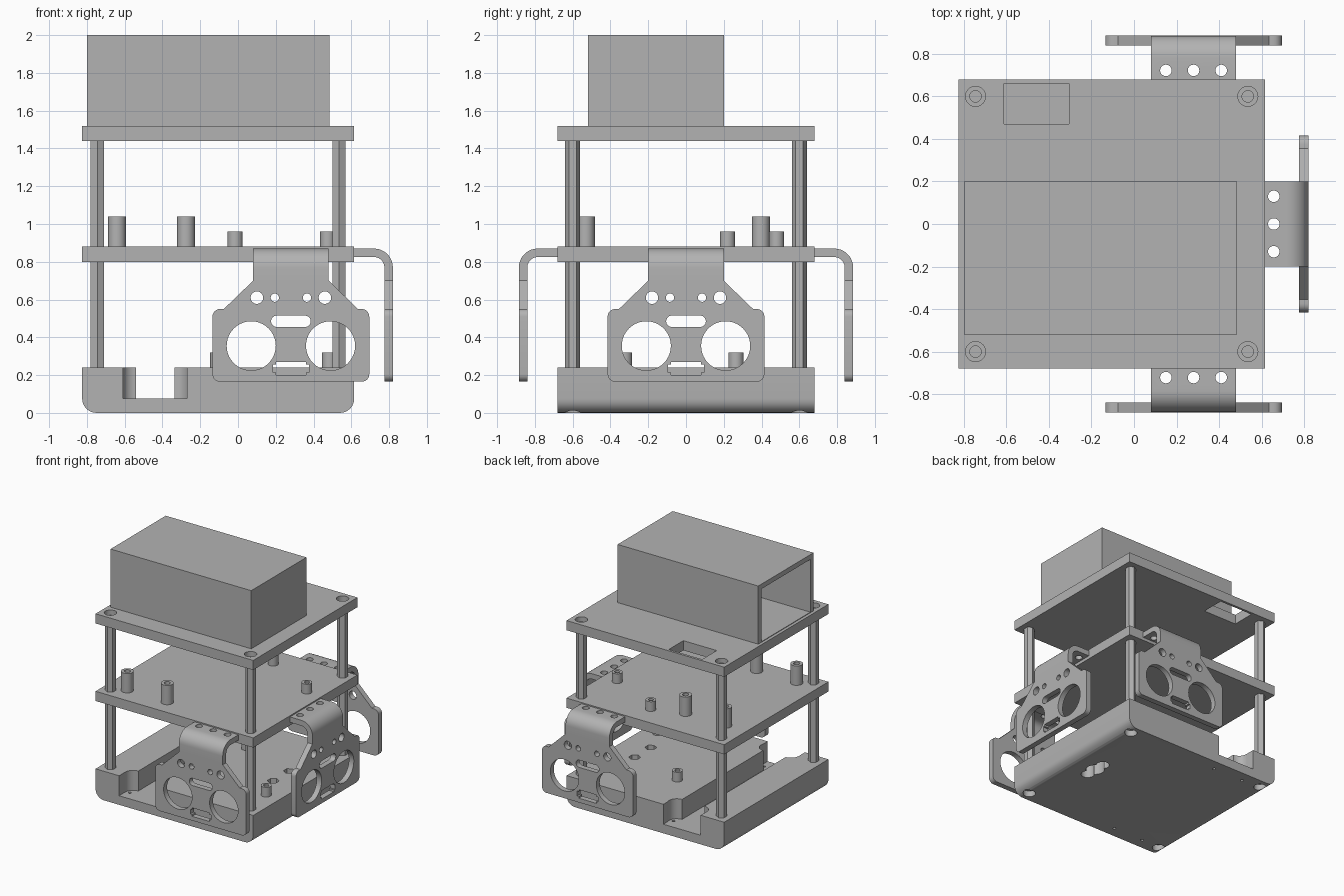
import bpy, bmesh, math
from mathutils import Matrix, Vector

if "Cube" in bpy.data.objects:
    bpy.data.objects.remove(bpy.data.objects["Cube"])

grey = bpy.data.materials.new("plain_grey")
grey.use_nodes = True
grey.diffuse_color = (0.45, 0.45, 0.45, 1)
grey.node_tree.nodes["Principled BSDF"].inputs["Base Color"].default_value = (0.45, 0.45, 0.45, 1)


def finish(name, bm):
    bmesh.ops.recalc_face_normals(bm, faces=bm.faces)
    me = bpy.data.meshes.new(name)
    bm.to_mesh(me)
    bm.free()
    me.materials.append(grey)
    ob = bpy.data.objects.new(name, me)
    bpy.context.scene.collection.objects.link(ob)
    return ob


def box(name, x0, x1, y0, y1, z0, z1):
    bm = bmesh.new()
    size = Matrix.Diagonal((x1 - x0, y1 - y0, z1 - z0, 1))
    mid = Matrix.Translation(((x0 + x1) / 2, (y0 + y1) / 2, (z0 + z1) / 2))
    bmesh.ops.create_cube(bm, size=1, matrix=mid @ size)
    return finish(name, bm)


def cyl(name, x, y, z0, z1, r, sides=32, axis="Z"):
    """Upright cylinder, or one along y when axis is Y (y then is the middle)."""
    bm = bmesh.new()
    bmesh.ops.create_cone(bm, cap_ends=True, segments=sides, radius1=r, radius2=r, depth=z1 - z0)
    if axis == "Z":
        m = Matrix.Translation((x, y, (z0 + z1) / 2))
    else:
        m = Matrix.Translation((x, (z0 + z1) / 2, y)) @ Matrix.Rotation(math.pi / 2, 4, "X")
    bm.transform(m)
    return finish(name, bm)


def prism(name, pts, to3d, push, round_r=0.0, rounded=()):
    """Flat outline, with some corners rounded, pushed out to a solid."""
    bm = bmesh.new()
    verts = [bm.verts.new(to3d(*p)) for p in pts]
    bm.faces.new(verts)
    if rounded:
        bmesh.ops.bevel(bm, geom=[verts[i] for i in rounded], offset=round_r,
                        segments=6, profile=0.5, affect="VERTICES")
    out = bmesh.ops.extrude_face_region(bm, geom=list(bm.faces))
    bmesh.ops.translate(bm, vec=Vector(push),
                        verts=[v for v in out["geom"] if isinstance(v, bmesh.types.BMVert)])
    return finish(name, bm)


def boolean(ob, tools, op="DIFFERENCE"):
    for tool in tools:
        mod = ob.modifiers.new("cut", "BOOLEAN")
        mod.operation, mod.solver, mod.object = op, "EXACT", tool
        bpy.context.view_layer.objects.active = ob
        bpy.ops.object.modifier_apply(modifier=mod.name)
        bpy.data.objects.remove(tool)


def smooth(ob):
    bpy.ops.object.select_all(action="DESELECT")
    ob.select_set(True)
    bpy.context.view_layer.objects.active = ob
    bpy.ops.object.shade_smooth_by_angle(angle=math.radians(35))


X0, X1, Y = -0.825, 0.615, 0.68
posts = [(x, y) for x in (-0.745, 0.535) for y in (-0.6, 0.6)]

# Base tray: rounded lower side edges, wheel channel, screw pockets
base = prism("base_tray", [(X0, 0), (X1, 0), (X1, 0.24), (X0, 0.24)],
             lambda x, z: (x, -Y, z), (0, 2 * Y, 0), 0.075, (0, 1))
cuts = [box("cut", -0.54, -0.335, -0.8, 0.8, 0.075, 0.4)]
for s in (-1, 1):
    ys = sorted((0.6 * s, 0.8 * s))
    cuts.append(box("cut", -0.61, -0.27, ys[0], ys[1], 0.075, 0.4))
    for x in (-0.54, -0.335):
        cuts.append(cyl("cut", x, 0.6 * s, 0.075, 0.4, 0.07))
    for x in (-0.575, -0.30):
        cuts.append(cyl("cut", x, 0.59 * s, -0.1, 0.15, 0.012, 12))
cuts += [cyl("cut", x, y, -0.1, 0.05, 0.047) for x, y in posts]
# Caster pocket below and nut pockets above
cuts.append(cyl("cut", 0.385, 0, -0.1, 0.13, 0.07))
cuts += [cyl("cut", 0.385, y, -0.1, 0.13, 0.05) for y in (-0.09, 0.09)]
cuts += [cyl("cut", 0.385, y, 0.18, 0.4, 0.045, 6) for y in (-0.09, 0.12)]
boolean(base, cuts)
smooth(base)

# Middle and top decks
box("middle_deck", X0, X1, -Y, Y, 0.80, 0.88)
top = box("top_deck", X0, X1, -Y, Y, 1.44, 1.52)
cuts = [box("cut", -0.61, -0.305, 0.47, 0.66, 1.3, 1.6)]
for x, y in posts:
    cuts += [cyl("cut", x, y, 1.48, 1.6, 0.047), cyl("cut", x, y, 1.4, 1.6, 0.027)]
boolean(top, cuts)
smooth(top)

# Hexagonal spacers between the levels
for x, y in posts:
    cyl("lower_spacer", x, y, 0.24, 0.80, 0.04, 6)
    cyl("upper_spacer", x, y, 0.88, 1.44, 0.04, 6)

# Battery housing, open at one end
housing = box("battery_housing", -0.80, 0.485, -0.52, 0.20, 1.52, 2.0)
boolean(housing, [box("cut", -0.9, 0.445, -0.48, 0.16, 1.525, 1.96)])


# Hollow board pegs
def peg(x, y, z, h, r):
    ob = cyl("board_peg", x, y, z, z + h, r)
    boolean(ob, [cyl("cut", x, y, z + h * 0.3, z + h + 0.1, r * 0.5, 20)])
    smooth(ob)


for x in (-0.64, -0.275):
    for y in (-0.53, 0.397):
        peg(x, y, 0.88, 0.16, 0.047)
for x, y in ((-0.015, 0.48), (0.475, 0.22)):
    peg(x, y, 0.88, 0.08, 0.04)
for x, y in ((0.485, -0.325), (-0.107, 0.265)):
    peg(x, y, 0.24, 0.08, 0.04)


# Sensor bracket: face plate, bent arm, and holes; outward is -y
def bracket(name, place, angle):
    half = [(0.415, 0.165), (0.415, 0.55), (0.355, 0.55), (0.20, 0.70)]
    pts = half + [(-u, z) for u, z in reversed(half)]
    ob = prism(name, pts, lambda u, z: (u, -0.205, z), (0, 0.045, 0), 0.04, (0, 1, 6, 7))
    turn = [math.radians(a) for a in range(0, 91, 10)]
    arc = lambda r: [(0.105 + r * math.sin(a), 0.77 + r * math.cos(a)) for a in turn]
    path = [(0, 0.87)] + arc(0.1) + [(0.205, 0.69), (0.16, 0.69)] + arc(0.055)[::-1] + [(0, 0.825)]
    arm = prism("arm", path, lambda d, z: (-0.20, -d, z), (0.40, 0, 0))
    boolean(ob, [arm], "UNION")
    cuts = [box("cut", -0.075, 0.075, -0.3, -0.1, 0.455, 0.515),
            box("cut", -0.095, 0.095, -0.3, -0.1, 0.215, 0.255),
            box("cut", -0.08, 0.08, -0.3, -0.1, 0.20, 0.27)]
    for s in (-1, 1):
        for u, z, r in ((0.21, 0.355, 0.13), (0.18, 0.61, 0.033),
                        (0.085, 0.61, 0.022), (0.075, 0.485, 0.03)):
            cuts.append(cyl("cut", u * s, z, -0.3, -0.1, r, 40, "Y"))
    cuts += [cyl("cut", u, -0.042, 0.8, 0.9, 0.027) for u in (-0.13, 0, 0.13)]
    boolean(ob, cuts)
    ob.data.transform(Matrix.Translation(place) @ Matrix.Rotation(math.radians(angle), 4, "Z"))
    smooth(ob)


bracket("front_sensor_bracket", (0.28, -Y, 0), 0)
bracket("left_sensor_bracket", (X1, 0, 0), 90)
bracket("back_sensor_bracket", (0.28, Y, 0), 180)
